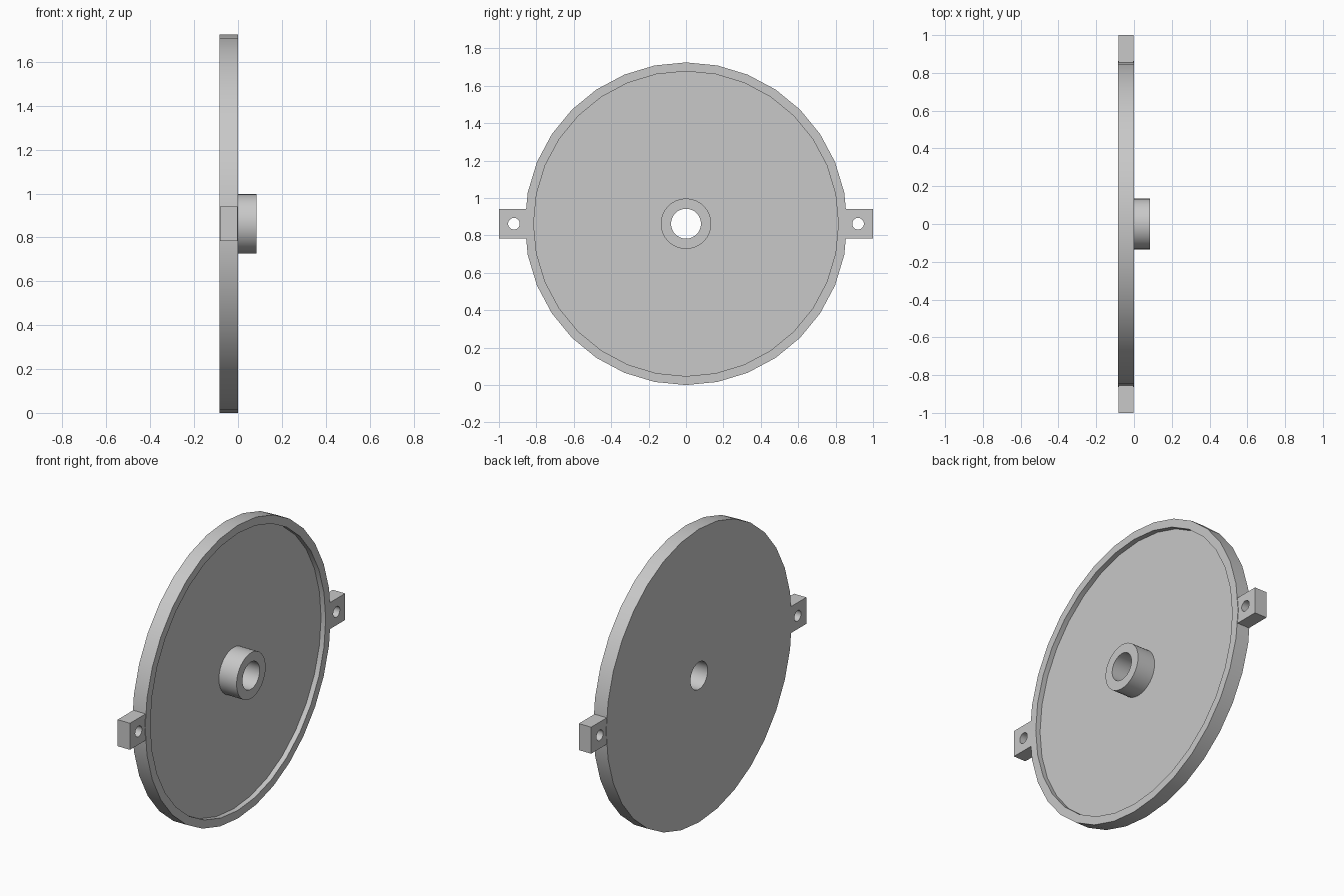
import bpy, bmesh
from math import sin, cos, tau, radians
from mathutils import Vector

cube = bpy.data.objects.get("Cube")
if cube:
    bpy.data.objects.remove(cube, do_unlink=True)

R = 0.8625            # disc radius, also the height of its axis
SIDES = 32
BACK, FACE, FLOOR, HUB_END = -0.085, 0.0, -0.03, 0.085

grey = bpy.data.materials.new("light grey")
grey.use_nodes = True
colour = (0.58, 0.58, 0.58, 1)
grey.diffuse_color = colour
grey.node_tree.nodes["Principled BSDF"].inputs["Base Color"].default_value = colour


def finish(bm, name):
    """Turn a bmesh into a smooth-shaded object with sharp edges kept."""
    bmesh.ops.recalc_face_normals(bm, faces=bm.faces)
    mesh = bpy.data.meshes.new(name)
    bm.to_mesh(mesh)
    bm.free()
    mesh.materials.append(grey)
    obj = bpy.data.objects.new(name, mesh)
    bpy.context.collection.objects.link(obj)
    bpy.ops.object.select_all(action='DESELECT')
    obj.select_set(True)
    bpy.context.view_layer.objects.active = obj
    bpy.ops.object.shade_smooth_by_angle(angle=radians(30))
    return obj


def lathe(name, profile):
    """Revolve a closed (x, radius) profile about the x axis."""
    bm = bmesh.new()
    rings = []
    for i in range(SIDES):
        a = tau * i / SIDES
        rings.append([bm.verts.new((x, r * sin(a), R + r * cos(a))) for x, r in profile])
    n = len(profile)
    for i, ring in enumerate(rings):
        nxt = rings[(i + 1) % SIDES]
        for j in range(n):
            k = (j + 1) % n
            bm.faces.new((ring[j], ring[k], nxt[k], nxt[j]))
    return finish(bm, name)


def lug(name, side):
    """Square ear with a round bolt hole along x."""
    bm = bmesh.new()
    x0, x1, half = -0.083, -0.003, 0.078
    square = [(0.835, -half), (1, -half), (1, half), (0.835, half)]
    hole = [(0.92 + 0.031 * cos(tau * i / SIDES), 0.031 * sin(tau * i / SIDES))
            for i in range(SIDES)]
    for loop in (square, hole):
        vs = [bm.verts.new((x0, side * y, R + z)) for y, z in loop]
        for i, v in enumerate(vs):
            bm.edges.new((v, vs[(i + 1) % len(vs)]))
    bmesh.ops.triangle_fill(bm, edges=bm.edges[:], use_beauty=True)
    out = bmesh.ops.extrude_face_region(bm, geom=bm.faces[:], use_keep_orig=True)
    moved = [g for g in out["geom"] if isinstance(g, bmesh.types.BMVert)]
    bmesh.ops.translate(bm, verts=moved, vec=Vector((x1 - x0, 0, 0)))
    return finish(bm, name)


# Dished disc with raised rim, central hub and through bore
lathe("disc_with_hub", [
    (BACK, 0.08), (BACK, R), (FACE, R), (FACE, 0.815),
    (FLOOR, 0.815), (FLOOR, 0.135), (HUB_END, 0.135), (HUB_END, 0.08),
])

# Mounting lugs on both sides
lug("mounting_lug_back", 1)
lug("mounting_lug_front", -1)
